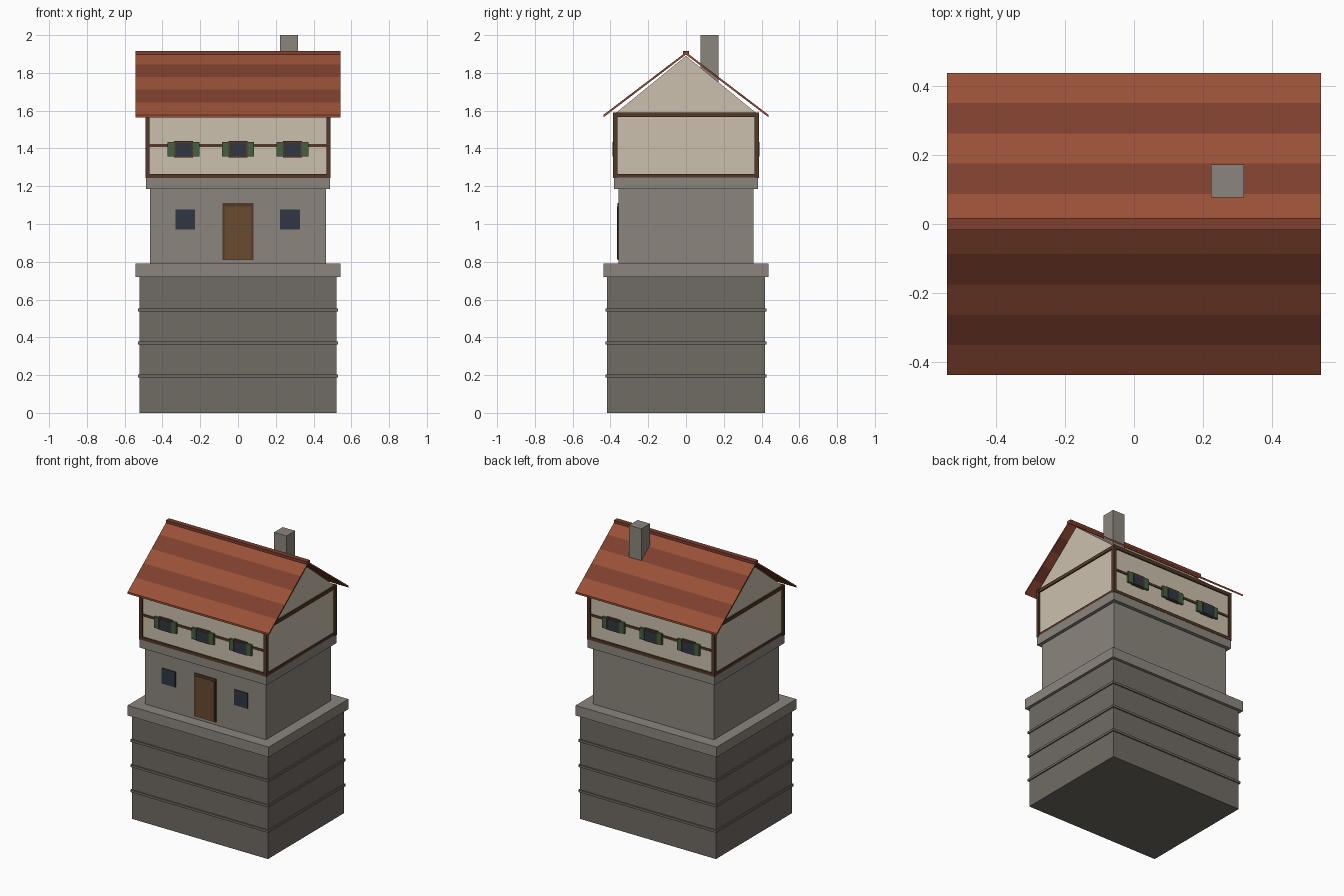
import bpy

if "Cube" in bpy.data.objects:
    bpy.data.objects.remove(bpy.data.objects["Cube"])


def material(name, rgb):
    m = bpy.data.materials.new(name)
    m.diffuse_color = (*rgb, 1)
    m.use_nodes = True
    m.node_tree.nodes["Principled BSDF"].inputs["Base Color"].default_value = m.diffuse_color
    return m


DARK_STONE = material("dark_stone", (0.16, 0.145, 0.125))
STONE = material("stone", (0.26, 0.235, 0.205))
PLASTER = material("plaster", (0.60, 0.53, 0.42))
TIMBER = material("timber", (0.085, 0.04, 0.02))
DOOR = material("door_wood", (0.14, 0.07, 0.03))
GLASS = material("glass", (0.03, 0.037, 0.055))
GREEN = material("shutter_green", (0.06, 0.12, 0.055))
TILE = material("tile_light", (0.32, 0.08, 0.038))
TILE_DARK = material("tile_dark", (0.21, 0.05, 0.027))


def mesh_object(name, verts, faces, mat):
    me = bpy.data.meshes.new(name)
    me.from_pydata(verts, [], faces)
    me.materials.append(mat)
    ob = bpy.data.objects.new(name, me)
    bpy.context.collection.objects.link(ob)
    return ob


def prism(name, profile, x0, x1, mat):
    """Extrude a counter-clockwise (y, z) profile along x."""
    n = len(profile)
    verts = [(x, y, z) for x in (x0, x1) for y, z in profile]
    faces = [tuple(reversed(range(n))), tuple(range(n, 2 * n))]
    faces += [(i, (i + 1) % n, n + (i + 1) % n, n + i) for i in range(n)]
    return mesh_object(name, verts, faces, mat)


def box(name, x0, x1, y0, y1, z0, z1, mat):
    y0, y1 = sorted((y0, y1))
    return prism(name, [(y0, z0), (y1, z0), (y1, z1), (y0, z1)], x0, x1, mat)


def block(name, hx, hy, z0, z1, mat):
    return box(name, -hx, hx, -hy, hy, z0, z1, mat)


# Stone plinth with string courses and ledge
block("plinth", 0.522, 0.417, 0, 0.72, DARK_STONE)
for i, z in enumerate((0.195, 0.37, 0.545)):
    block(f"plinth_course_{i}", 0.53, 0.425, z - 0.008, z + 0.008, DARK_STONE)
block("plinth_ledge", 0.542, 0.437, 0.72, 0.79, STONE)

# Stone ground floor and overhanging band
block("ground_floor", 0.465, 0.357, 0.79, 1.19, STONE)
block("stone_band", 0.488, 0.382, 1.185, 1.247, STONE)

# Door and ground floor windows
box("door_frame", -0.083, 0.083, -0.363, -0.35, 0.81, 1.11, TIMBER)
box("door_leaf", -0.072, 0.072, -0.366, -0.35, 0.815, 1.092, DOOR)
for i, x in enumerate((-0.28, 0.275)):
    box(f"lower_window_{i}", x - 0.052, x + 0.052, -0.363, -0.35, 0.97, 1.077, GLASS)

# Plastered upper floor and gable
block("upper_floor", 0.48, 0.375, 1.247, 1.585, PLASTER)
prism("gable", [(-0.375, 1.585), (0.375, 1.585), (0, 1.89)], -0.48, 0.48, PLASTER)

# Timber frame: posts, sills and top plates
for sx in (-1, 1):
    for sy in (-1, 1):
        x0, x1 = sorted((sx * 0.468, sx * 0.49))
        box("corner_post", x0, x1, sy * 0.363, sy * 0.386, 1.243, 1.59, TIMBER)
for z0, z1 in ((1.243, 1.264), (1.566, 1.59)):
    for s in (-1, 1):
        box("long_beam", -0.488, 0.488, s * 0.366, s * 0.384, z0, z1, TIMBER)
        x0, x1 = sorted((s * 0.47, s * 0.488))
        box("side_beam", x0, x1, -0.384, 0.384, z0, z1, TIMBER)

# Mid rails and shuttered windows on front and back
for s in (-1, 1):
    box("mid_rail", -0.48, 0.48, s * 0.37, s * 0.381, 1.407, 1.423, TIMBER)
    for x in (-0.288, 0, 0.288):
        box("window_frame", x - 0.051, x + 0.051, s * 0.37, s * 0.387, 1.352, 1.44, TIMBER)
        box("window_glass", x - 0.041, x + 0.041, s * 0.37, s * 0.39, 1.36, 1.428, GLASS)
        for side in (-1, 1):
            c = x + side * 0.067
            box("shutter", c - 0.018, c + 0.018, s * 0.37, s * 0.39, 1.357, 1.434, GREEN)

# Roof slopes in alternating courses
RIDGE, EAVE, COURSES = (0, 1.91), (0.437, 1.578), 5


def roof_point(t):
    return tuple(a + (b - a) * t for a, b in zip(RIDGE, EAVE))


for s in (-1, 1):
    for i in range(COURSES):
        (ya, za), (yb, zb) = roof_point(i / COURSES), roof_point((i + 1) / COURSES)
        pts = [(s * ya, za), (s * ya, za - 0.013), (s * yb, zb - 0.013), (s * yb, zb)]
        if s < 0:
            pts.reverse()
        prism(f"roof_course_{i}", pts, -0.542, 0.542, TILE_DARK if i % 2 else TILE)
box("ridge_cap", -0.542, 0.542, -0.017, 0.017, 1.895, 1.916, TILE_DARK)

# Chimney
box("chimney", 0.223, 0.318, 0.077, 0.172, 1.7, 2.0, STONE)
